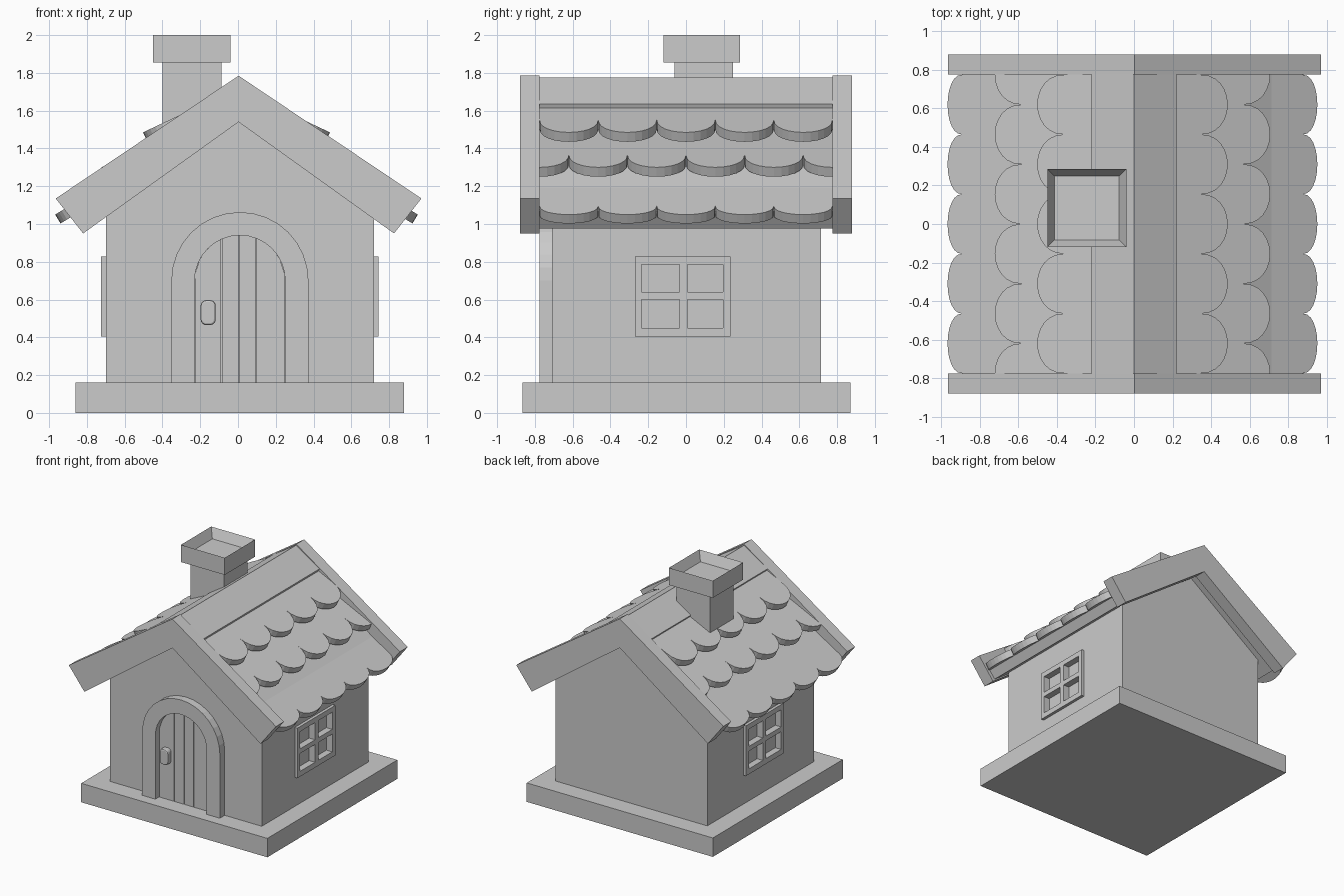
import bpy, bmesh, math
from mathutils import Vector

if "Cube" in bpy.data.objects:
    bpy.data.objects.remove(bpy.data.objects["Cube"], do_unlink=True)

grey = bpy.data.materials.new("plain_grey")
grey.use_nodes = True
grey.diffuse_color = (0.6, 0.6, 0.6, 1)
grey.node_tree.nodes["Principled BSDF"].inputs["Base Color"].default_value = (0.6, 0.6, 0.6, 1)


def finish(name, bm):
    bmesh.ops.recalc_face_normals(bm, faces=bm.faces)
    mesh = bpy.data.meshes.new(name)
    bm.to_mesh(mesh)
    bm.free()
    mesh.materials.append(grey)
    obj = bpy.data.objects.new(name, mesh)
    bpy.context.collection.objects.link(obj)
    return obj


def solid(name, points, push):
    """Extrude a flat outline along a vector."""
    bm = bmesh.new()
    face = bm.faces.new([bm.verts.new(p) for p in points])
    new = bmesh.ops.extrude_face_region(bm, geom=[face], use_keep_orig=True)["geom"]
    bmesh.ops.translate(bm, vec=Vector(push), verts=[g for g in new if isinstance(g, bmesh.types.BMVert)])
    return finish(name, bm)


def front_solid(name, outline, y0, y1):
    return solid(name, [(x, y0, z) for x, z in outline], (0, y1 - y0, 0))


def add_box(bm, x, y, z):
    verts = bmesh.ops.create_cube(bm, size=1)["verts"]
    for v in verts:
        for i, (a, b) in enumerate((x, y, z)):
            v.co[i] = a if v.co[i] < 0 else b


def box(name, x, y, z):
    bm = bmesh.new()
    add_box(bm, x, y, z)
    return finish(name, bm)


def mirrored(half, cx=0.0):
    """Close a gable outline from (distance, height) points, apex points at distance 0."""
    left = [(cx - d, z) for d, z in reversed(half) if d > 0]
    return [(cx + d, z) for d, z in half] + left


def arch(radius, cx=0.01, spring=0.70, n=16):
    return [(cx - radius * math.cos(math.pi * i / n), spring + radius * math.sin(math.pi * i / n))
            for i in range(n + 1)]


# Base and walls
FLOOR = 0.16
box("base_slab", (-0.86, 0.88), (-0.865, 0.87), (0, FLOOR))
walls = front_solid("walls", mirrored([(0, 1.58), (0.71, 1.06), (0.71, FLOOR)], 0.01), -0.71, 0.715)

# Roof slab, ridge cap and gable boards
SPAN = 0.775
front_solid("roof_slab", mirrored([(0, 1.72), (0.88, 1.07), (0.81, 0.975), (0, 1.55)]), -SPAN, SPAN)
front_solid("ridge_cap", mirrored([(0, 1.775), (0.22, 1.635), (0.205, 1.6), (0, 1.735)]), -SPAN, SPAN)
board = mirrored([(0, 1.785), (0.968, 1.135), (0.823, 0.95), (0, 1.54)], 0.003)
front_solid("front_gable_board", board, -0.88, -SPAN)
front_solid("back_gable_board", board, SPAN, 0.88)

# Scalloped shingle rows: tip distance, tip height, slope, cusp depth, back distance, offset
PITCH = 0.31
ROWS = [(0.495, 1.485, 0.47, 0.14, 0.15, False),
        (0.715, 1.30, 0.47, 0.14, 0.30, True),
        (0.96, 1.05, 0.60, 0.075, 0.50, False)]


def shingle_row(name, side, tip, height, slope, depth, back, offset):
    count = 6 if offset else 5
    start = -PITCH * (count - 1) / 2
    edge = [(back, -SPAN)]
    steps = 12
    for c in range(count):
        for i in range(steps + (c == count - 1)):
            angle = math.pi * i / steps
            y = start + c * PITCH - PITCH / 2 * math.cos(angle)
            if abs(y) < SPAN + 0.001:
                edge.append((tip - depth * (1 - math.sin(angle) ** 0.9 if 0 < i < steps else 1), y))
    edge.append((back, SPAN))
    points = [(-0.008 + side * d, y, height + slope * (tip - d)) for d, y in edge]
    down = Vector((-side * slope, 0, -1)).normalized() * 0.055
    solid(name, points, down)


for side, label in ((1, "left"), (-1, "right")):
    for number, row in enumerate(ROWS):
        shingle_row(f"{label}_shingle_row_{number + 1}", side, *row)

# Chimney with a hollow top
box("chimney_shaft", (-0.40, -0.087), (-0.06, 0.25), (1.3, 1.86))
bm = bmesh.new()
add_box(bm, (-0.45, -0.04), (-0.12, 0.285), (1.855, 2.0))
bm.faces.ensure_lookup_table()
top = max(bm.faces, key=lambda f: f.calc_center_median().z)
bmesh.ops.inset_region(bm, faces=[top], thickness=0.052)
bmesh.ops.translate(bm, vec=(0, 0, -0.08), verts=top.verts)
finish("chimney_cap", bm)

# Door frame, planks and handle
outer, inner = arch(0.363), arch(0.24)
ring = [(outer[0][0], FLOOR)] + outer + [(outer[-1][0], FLOOR)]
ring += [(inner[-1][0], FLOOR)] + inner[::-1] + [(inner[0][0], FLOOR)]
front_solid("door_frame", ring, -0.775, -0.70)

seams = [-0.229, -0.087, 0.005, 0.095, 0.249]
for k, (a, b) in enumerate(zip(seams, seams[1:])):
    a, b = a + 0.002, b - 0.002
    xs = [a + (b - a) * i / 6 for i in range(7)]
    crown = [(x, 0.70 + math.sqrt(0.24 ** 2 - (x - 0.01) ** 2)) for x in xs]
    front_solid(f"door_plank_{k + 1}", [(a, FLOOR)] + crown + [(b, FLOOR)], -0.725, -0.705)

bm = bmesh.new()
add_box(bm, (-0.198, -0.118), (-0.768, -0.715), (0.465, 0.597))
uprights = [e for e in bm.edges if abs(e.verts[0].co.y - e.verts[1].co.y) > 0.01]
bmesh.ops.bevel(bm, geom=uprights, offset=0.03, segments=4, profile=0.5, affect="EDGES")
rim = [e for e in bm.edges if all(v.co.y < -0.76 for v in e.verts)]
bmesh.ops.bevel(bm, geom=rim, offset=0.01, segments=2, profile=0.5, affect="EDGES")
finish("door_handle", bm)


# Side windows with four recessed panes
def cut(obj, cutter):
    mod = obj.modifiers.new("panes", "BOOLEAN")
    mod.operation = "DIFFERENCE"
    mod.solver = "EXACT"
    mod.object = cutter
    bpy.context.view_layer.objects.active = obj
    bpy.ops.object.modifier_apply(modifier=mod.name)


for side, label in ((1, "left"), (-1, "right")):
    span = lambda a, b: sorted((0.01 + side * a, 0.01 + side * b))
    frame = box(f"{label}_window_frame", span(0.70, 0.735), (-0.27, 0.235), (0.405, 0.828))
    bm = bmesh.new()
    for y in ((-0.235, -0.035), (0.008, 0.195)):
        for z in ((0.45, 0.60), (0.64, 0.785)):
            add_box(bm, span(0.68, 0.80), y, z)
    panes = finish("pane_cutter", bm)
    panes.hide_render = True
    cut(frame, panes)
    cut(walls, panes)
    bpy.data.objects.remove(panes, do_unlink=True)
